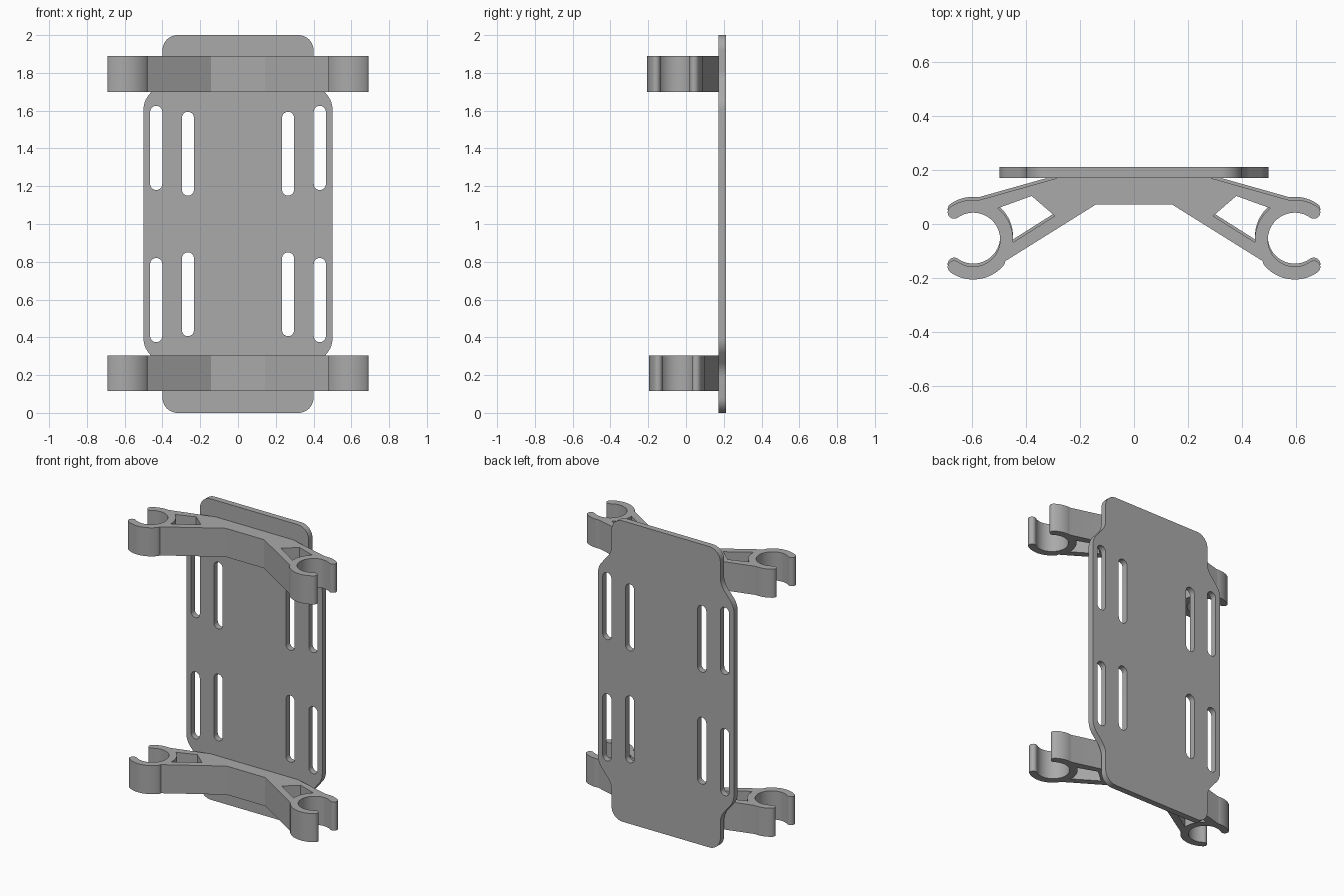
import bpy, bmesh
from math import sin, cos, radians
from mathutils import Vector, Matrix

if "Cube" in bpy.data.objects:
    bpy.data.objects.remove(bpy.data.objects["Cube"])

grey = bpy.data.materials.new("plain_grey")
grey.use_nodes = True
grey.diffuse_color = (0.4, 0.4, 0.4, 1)
grey.node_tree.nodes["Principled BSDF"].inputs["Base Color"].default_value = (0.4, 0.4, 0.4, 1)


def arc(cx, cy, r, start, end, steps=16):
    angles = [radians(start + (end - start) * i / steps) for i in range(steps + 1)]
    return [(cx + r * cos(a), cy + r * sin(a)) for a in angles]


def fillet(points, radii, steps=8):
    """Round each corner of a closed polygon."""
    out = []
    for i, r in enumerate(radii):
        p = Vector(points[i])
        u = (Vector(points[i - 1]) - p).normalized()
        v = (Vector(points[(i + 1) % len(points)]) - p).normalized()
        half = u.angle(v) / 2
        a, b = p + u * (r * cos(half) / sin(half)), p + v * (r * cos(half) / sin(half))
        c = p + (u + v).normalized() * (r / sin(half))
        for k in range(steps + 1):
            d = ((a - c).lerp(b - c, k / steps)).normalized() * r
            out.append(tuple(c + d))
    return out


def mirror_x(points):
    return [(-x, y) for x, y in reversed(points)]


def solid(name, loops, depth, matrix):
    """Extrude an outline with holes into a mesh object."""
    curve = bpy.data.curves.new(name + "_profile", "CURVE")
    curve.dimensions, curve.fill_mode, curve.extrude = "2D", "BOTH", depth / 2
    for loop in loops:
        s = curve.splines.new("POLY")
        s.points.add(len(loop) - 1)
        for p, (x, y) in zip(s.points, loop):
            p.co = (x, y, 0, 1)
        s.use_cyclic_u = True
    temp = bpy.data.objects.new(name + "_profile", curve)
    bpy.context.collection.objects.link(temp)
    bpy.context.view_layer.update()
    deps = bpy.context.evaluated_depsgraph_get()
    mesh = bpy.data.meshes.new_from_object(temp.evaluated_get(deps))
    bpy.data.objects.remove(temp)
    bm = bmesh.new()
    bm.from_mesh(mesh)
    bmesh.ops.remove_doubles(bm, verts=bm.verts, dist=0.0002)
    bmesh.ops.recalc_face_normals(bm, faces=bm.faces)
    bm.to_mesh(mesh)
    bm.free()
    mesh.transform(matrix)
    mesh.name = name
    mesh.materials.clear()
    mesh.materials.append(grey)
    ob = bpy.data.objects.new(name, mesh)
    bpy.context.collection.objects.link(ob)
    bpy.ops.object.select_all(action="DESELECT")
    ob.select_set(True)
    bpy.context.view_layer.objects.active = ob
    bpy.ops.object.shade_smooth_by_angle(angle=radians(30))
    return ob


# Back plate: wide middle, narrow rounded tabs, eight slots
side = [(0.4, 0), (0.4, 0.23), (0.5, 0.35), (0.5, 1.65), (0.4, 1.77), (0.4, 2)]
radii = [0.08, 0.12, 0.12, 0.12, 0.12, 0.08]
loops = [fillet(side + mirror_x(side), radii * 2)]
for x, low, high in ((0.433, 1.18, 1.626), (0.265, 1.15, 1.594)):
    r = 0.032
    slot = arc(x, high - r, r, 0, 180) + arc(x, low + r, r, 180, 360)
    for hole in (slot, [(px, 2 - py) for px, py in slot]):
        loops += [hole, mirror_x(hole)]
solid("back_plate", loops, 0.04,
      Matrix.Translation((0, 0.191, 0)) @ Matrix.Rotation(radians(90), 4, "X"))

# Bracket outline: splayed arms ending in open tube clips
cx, cy, outer, inner, gap = 0.597, -0.058, 0.148, 0.1, 55
mid, tip = (outer + inner) / 2, (outer - inner) / 2


def clip_tip(angle, start):
    a = radians(angle)
    return arc(cx + mid * cos(a), cy + mid * sin(a), tip, start, start + 180, 10)[1:-1]


half = [(0.142, 0.072), (0.478, -0.138)]
half += arc(cx, cy, outer, 218, 360 - gap, 20)
half += clip_tip(-gap, -gap)
half += arc(cx, cy, inner, 360 - gap, gap, 48)
half += clip_tip(gap, gap + 180)
half += arc(cx, cy, outer, gap, 98, 12)
half += [(0.28, 0.172)]
window = [(0.294, 0.03), (0.38, 0.104)] + arc(cx, cy, outer, 128, 184, 12)
loops = [half + mirror_x(half), window, mirror_x(window)]

for name, z, dy in (("upper_bracket", 1.795, 0), ("lower_bracket", 0.21, 0.011)):
    solid(name, loops, 0.19, Matrix.Translation((0, dy, z)))
